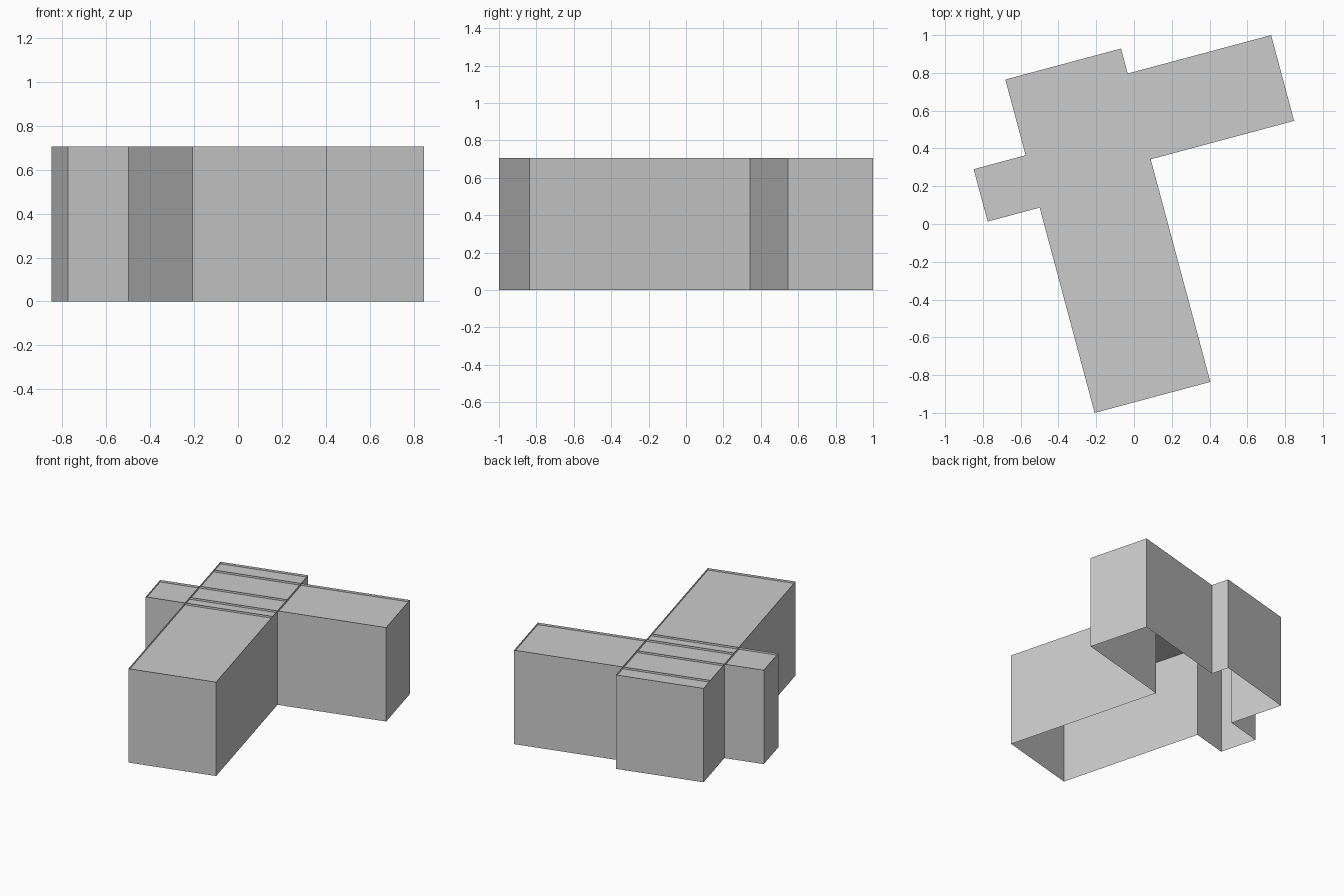
import bpy
import bmesh
from math import radians

cube = bpy.data.objects.get("Cube")
if cube:
    bpy.data.objects.remove(cube, do_unlink=True)

ROOF_Z, TOP_Z = 0.69, 0.705
TURN = radians(15)

# Plan dimensions, before the whole building is turned
hall_l, hall_r, hall_front, hall_back = -0.46, 0.174, -0.912, 0.915
long_end, long_front, long_back = 0.96, 0.308, 0.778
short_end, short_front, short_back = -0.745, 0.213, 0.50

grey = bpy.data.materials.new("plain_grey")
grey.use_nodes = True
colour = (0.6, 0.6, 0.6, 1)
grey.diffuse_color = colour
grey.node_tree.nodes["Principled BSDF"].inputs["Base Color"].default_value = colour


def add_object(name, bm):
    mesh = bpy.data.meshes.new(name)
    bm.to_mesh(mesh)
    bm.free()
    mesh.materials.append(grey)
    obj = bpy.data.objects.new(name, mesh)
    obj.rotation_euler.z = TURN
    bpy.context.collection.objects.link(obj)
    return obj


def add_wall(name, path, low, high, closed=True):
    """Thin upright sheet following a plan path."""
    bm = bmesh.new()
    bottom = [bm.verts.new((x, y, low)) for x, y in path]
    top = [bm.verts.new((x, y, high)) for x, y in path]
    count = len(path)
    for i in range(count if closed else count - 1):
        j = (i + 1) % count
        bm.faces.new((bottom[i], bottom[j], top[j], top[i]))
    return add_object(name, bm)


def add_slab(name, path, z):
    bm = bmesh.new()
    bm.faces.new([bm.verts.new((x, y, z)) for x, y in path])
    return add_object(name, bm)


# Joined outline of the hall and its two wings, counter-clockwise
hall = [(hall_l, hall_front), (hall_r, hall_front),
        (hall_r, hall_back), (hall_l, hall_back)]
long_wing = [(hall_r, long_front), (long_end, long_front),
             (long_end, long_back), (hall_r, long_back)]
short_wing = [(hall_l, short_back), (short_end, short_back),
              (short_end, short_front), (hall_l, short_front)]
outline = hall[:2] + long_wing + hall[2:] + short_wing

# Outer walls, open underneath, and the flat roof
add_wall("outer_walls", outline, 0, ROOF_Z)
add_slab("flat_roof", outline, ROOF_Z)

# Low parapets; those of the wings run on across the hall roof
add_wall("hall_parapet", hall, ROOF_Z, TOP_Z)
add_wall("long_wing_parapet",
         [(hall_l, long_front)] + long_wing + [(hall_l, long_back)],
         ROOF_Z, TOP_Z, closed=False)
add_wall("short_wing_parapet",
         [(hall_r, short_back)] + short_wing + [(hall_r, short_front)],
         ROOF_Z, TOP_Z, closed=False)
